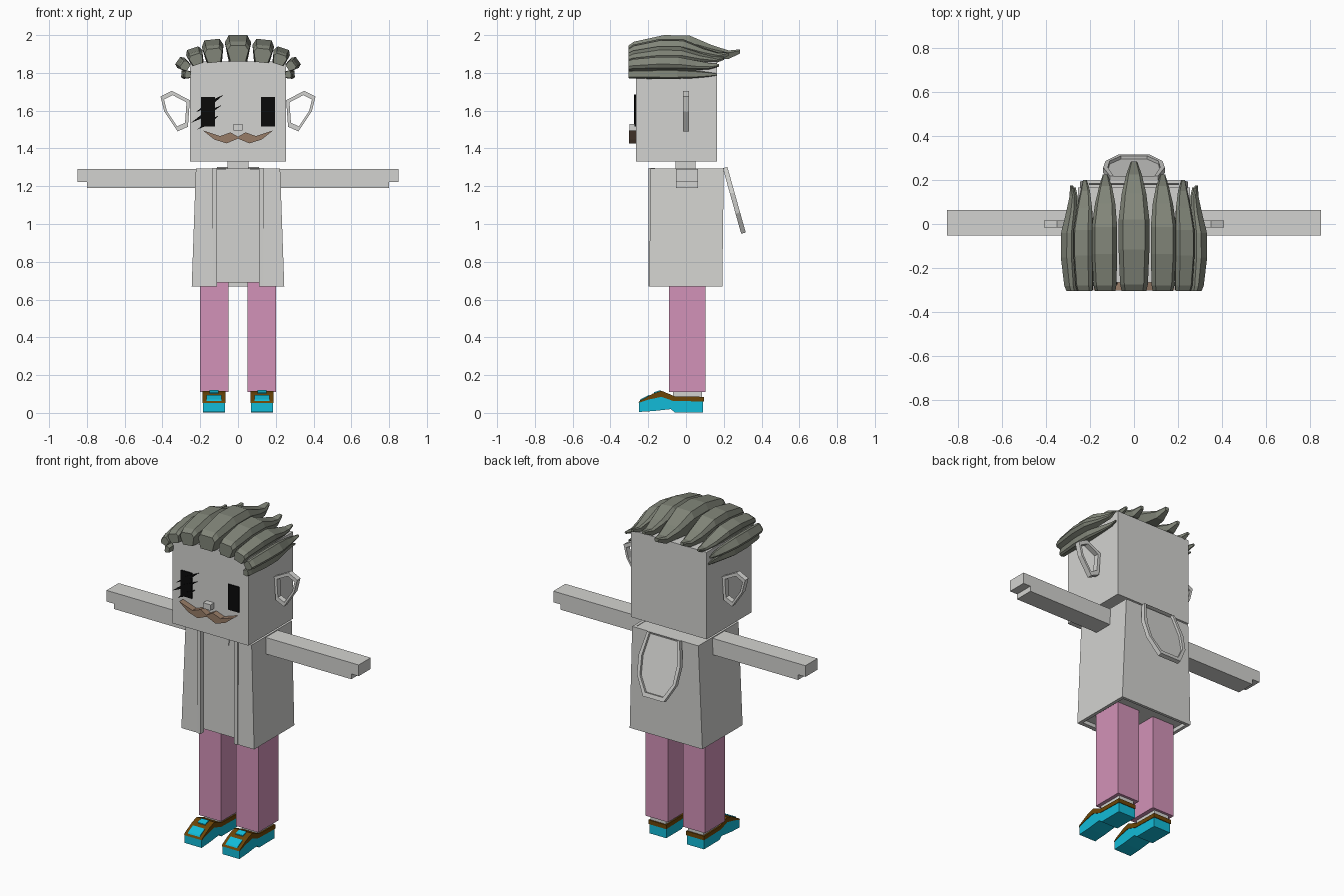
import bpy
import bmesh
from math import sin, cos, radians
from mathutils import Vector

cube = bpy.data.objects.get("Cube")
if cube:
    bpy.data.objects.remove(cube, do_unlink=True)


def material(name, rgb):
    m = bpy.data.materials.new(name)
    m.use_nodes = True
    color = (*rgb, 1)
    m.diffuse_color = color
    m.node_tree.nodes["Principled BSDF"].inputs["Base Color"].default_value = color
    return m


GREY = material("pale_grey", (.65, .65, .63))
PINK = material("pink", (.65, .29, .48))
BLUE = material("turquoise", (.006, .5, .69))
BROWN = material("dark_brown", (.15, .06, .002))
HAIR = material("grey_hair", (.22, .235, .19))
TAN = material("tan", (.31, .2, .135))
BLACK = material("black", (.003, .003, .003))


def loft(name, rings, mat, closed=False):
    """Skin a row of equal point rings; cap the ends or join them."""
    bm = bmesh.new()
    loops = [[bm.verts.new(p) for p in ring] for ring in rings]
    n = len(loops[0])
    pairs = list(zip(loops, loops[1:]))
    if closed:
        pairs.append((loops[-1], loops[0]))
    else:
        bm.faces.new(loops[0])
        bm.faces.new(loops[-1])
    for a, b in pairs:
        for i in range(n):
            j = (i + 1) % n
            bm.faces.new((a[i], a[j], b[j], b[i]))
    bmesh.ops.recalc_face_normals(bm, faces=bm.faces)
    mesh = bpy.data.meshes.new(name)
    bm.to_mesh(mesh)
    bm.free()
    mesh.materials.append(mat)
    ob = bpy.data.objects.new(name, mesh)
    bpy.context.collection.objects.link(ob)
    return ob


def box(name, x, y, z, mat):
    ring = [(x[0], y[0]), (x[1], y[0]), (x[1], y[1]), (x[0], y[1])]
    return loft(name, [[(a, b, h) for a, b in ring] for h in z], mat)


def plate_y(name, pts, y0, y1, mat):
    return loft(name, [[(x, y, z) for x, z in pts] for y in (y0, y1)], mat)


def extrude_x(name, pts, x0, x1, mat):
    return loft(name, [[(x, y, z) for y, z in pts] for x in (x0, x1)], mat)


def shrink(pts, k):
    """Scale an outline about its middle."""
    cx = sum(p[0] for p in pts) / len(pts)
    cy = sum(p[1] for p in pts) / len(pts)
    return [(cx + (x - cx) * k, cy + (y - cy) * k) for x, y in pts]


# Head, neck and nose
box("head", (-.255, .255), (-.265, .165), (1.33, 1.86), GREY)
box("neck", (-.055, .055), (-.055, .05), (1.25, 1.34), GREY)
box("nose", (-.025, .025), (-.3, -.26), (1.495, 1.53), GREY)

# Moustache, drawn as one half and mirrored
half = [(.04, 1.485), (.095, 1.465), (.185, 1.495), (.125, 1.447), (.06, 1.427)]
outline = [(0, 1.462)] + half + [(0, 1.452)] + [(-x, z) for x, z in reversed(half)]
plate_y("moustache", outline, -.302, -.26, TAN)

# Eyes, and the slanted lashes over the right one
for side, s in (("left", 1), ("right", -1)):
    box(side + "_eye", sorted((.122 * s, .196 * s)), (-.272, -.264), (1.517, 1.672), BLACK)
lashes = [((-.225, 1.59), (-.075, 1.685)), ((-.25, 1.535), (-.085, 1.63)),
          ((-.215, 1.5), (-.1, 1.575))]
for i, (a, b) in enumerate(lashes):
    mid = ((a[0] + b[0]) / 2, (a[1] + b[1]) / 2)
    pts = [a, (mid[0] + .01, mid[1] - .008), b, (mid[0] - .01, mid[1] + .008)]
    plate_y(f"lash_{i + 1}", pts, -.275, -.266, BLACK)

# Open ear rings
ear = [(.255, 1.655), (.35, 1.705), (.41, 1.675), (.39, 1.595), (.32, 1.49), (.265, 1.515)]
for side, s in (("left", 1), ("right", -1)):
    hole = shrink(ear, .77)
    rings = [[(s * x, y, z) for x, z in pts] for pts, y in
             ((ear, -.016), (hole, -.016), (hole, .016), (ear, .016))]
    loft(side + "_ear", rings, GREY, closed=True)

# Hair locks: station = place along length, width, bottom, top
STATIONS = [(0, .8, 0, .6), (.05, .9, 0, .75), (.32, 1, 0, 1), (.55, 1, .05, .98),
            (.75, .8, .1, .62), (.9, .5, .1, .42), (1, .2, .3, .46)]
SECTION = [(-.7, 0), (-1, .72), (-.7, 1), (.7, 1), (1, .72), (.7, 0)]


def lock(name, x, z, width, height, roll, length, s=1):
    c, d = cos(radians(roll)), sin(radians(roll))
    rings = []
    for t, w, lo, hi in STATIONS:
        ring = []
        for u, v in SECTION:
            u, v = u * w * width, (lo + (hi - lo) * v) * height
            ring.append((s * (x + u * c + v * d), -.305 + t * length, z - u * d + v * c))
        rings.append(ring)
    loft(name, rings, HAIR)


lock("hair_middle", 0, 1.86, .07, .14, 0, .59)
LOCKS = [("inner", .125, 1.855, .058, .122, 6, .53), ("outer", .212, 1.845, .045, .09, 18, .505),
         ("upper_side", .262, 1.825, .033, .07, 55, .48), ("lower_side", .25, 1.79, .025, .05, 85, .47)]
for label, *args in LOCKS:
    for side, s in (("left", 1), ("right", -1)):
        lock(f"hair_{label}_{side}", *args, s)

# Coat shell, open down the front, narrowing to the shoulders
right = [(.12, -.17), (.225, -.17), (.225, .175)]
outer = [(.245, .192), (.245, -.195), (.12, -.195)]
shell = right + [(-x, y) for x, y in reversed(right)]
shell += [(-x, y) for x, y in reversed(outer)] + outer
top = [(x * (.91 if abs(x) > .2 else 1), y + .008) for x, y in shell]
loft("coat", [[(x, y, .668) for x, y in shell], [(x, y, 1.295) for x, y in top]], GREY)
loft("shirt", [[(a * w, b, z) for a, b in ((1, -.172), (1, .18), (-1, .18), (-1, -.172))]
               for w, z in ((.23, .69), (.21, 1.292))], GREY)

# Coat front edges and neckline
for side, s in (("left", 1), ("right", -1)):
    box(side + "_coat_edge", sorted((.112 * s, .135 * s)), (-.199, -.165), (.668, 1.297), GREY)
plate_y("neckline", [(-.065, 1.294), (-.06, 1.245), (-.015, 1.217), (.015, 1.217),
                     (.06, 1.245), (.065, 1.294)], -.177, -.17, GREY)

# Hood: a rimmed bowl outline hanging off the back collar
hood = [(-.11, 0), (-.14, .14), (-.13, .25), (-.07, .36), (.07, .36), (.13, .25), (.14, .14), (.11, 0)]
down = Vector((0, .27, -.963))
out = Vector((0, .963, .27))
start = Vector((0, .195, 1.295))


def on_hood(pts, depth):
    return [start + Vector((x, 0, 0)) + down * d + out * depth for x, d in pts]


inner = [(x * .85, min(d, .335)) for x, d in hood]
loft("hood_rim", [on_hood(hood, 0), on_hood(inner, 0), on_hood(inner, .025), on_hood(hood, .025)],
     GREY, closed=True)
loft("hood_panel", [on_hood(shrink(hood, .95), .002), on_hood(shrink(hood, .95), .01)], GREY)

# Arms with a stepped hand, legs, socks and shoes
ARM = [(.21, 1.19), (.8, 1.19), (.8, 1.222), (.85, 1.222), (.85, 1.29), (.21, 1.29)]
SOLE = [(-.25, .005), (-.17, .01), (-.08, .02), (-.06, .003), (.09, .003), (.09, .062),
        (-.07, .067), (-.13, .087), (-.2, .07), (-.25, .055)]
UPPER = [(-.252, .053), (-.2, .07), (-.13, .085), (-.07, .064), (.094, .06),
         (.094, .085), (-.06, .088), (-.13, .117), (-.175, .102), (-.245, .064)]
TOE = [(-.25, .055), (-.24, .072), (-.195, .096), (-.19, .088)]
TONGUE = [(-.17, .1), (-.17, .109), (-.135, .121), (-.135, .11)]
for side, s in (("left", 1), ("right", -1)):
    plate_y(side + "_arm", [(s * x, z) for x, z in ARM], -.052, .064, GREY)
    box(side + "_leg", sorted((.05 * s, .2 * s)), (-.09, .102), (.11, .7), PINK)
    box(side + "_sock", sorted((.075 * s, .178 * s)), (-.07, .086), (.07, .12), GREY)
    for part, profile, w, mat in (("sole", SOLE, .057, BLUE), ("upper", UPPER, .06, BROWN),
                                  ("toe_cap", TOE, .04, BLUE), ("tongue", TONGUE, .025, BLUE)):
        extrude_x(f"{side}_shoe_{part}", profile, s * .127 - w, s * .127 + w, mat)
